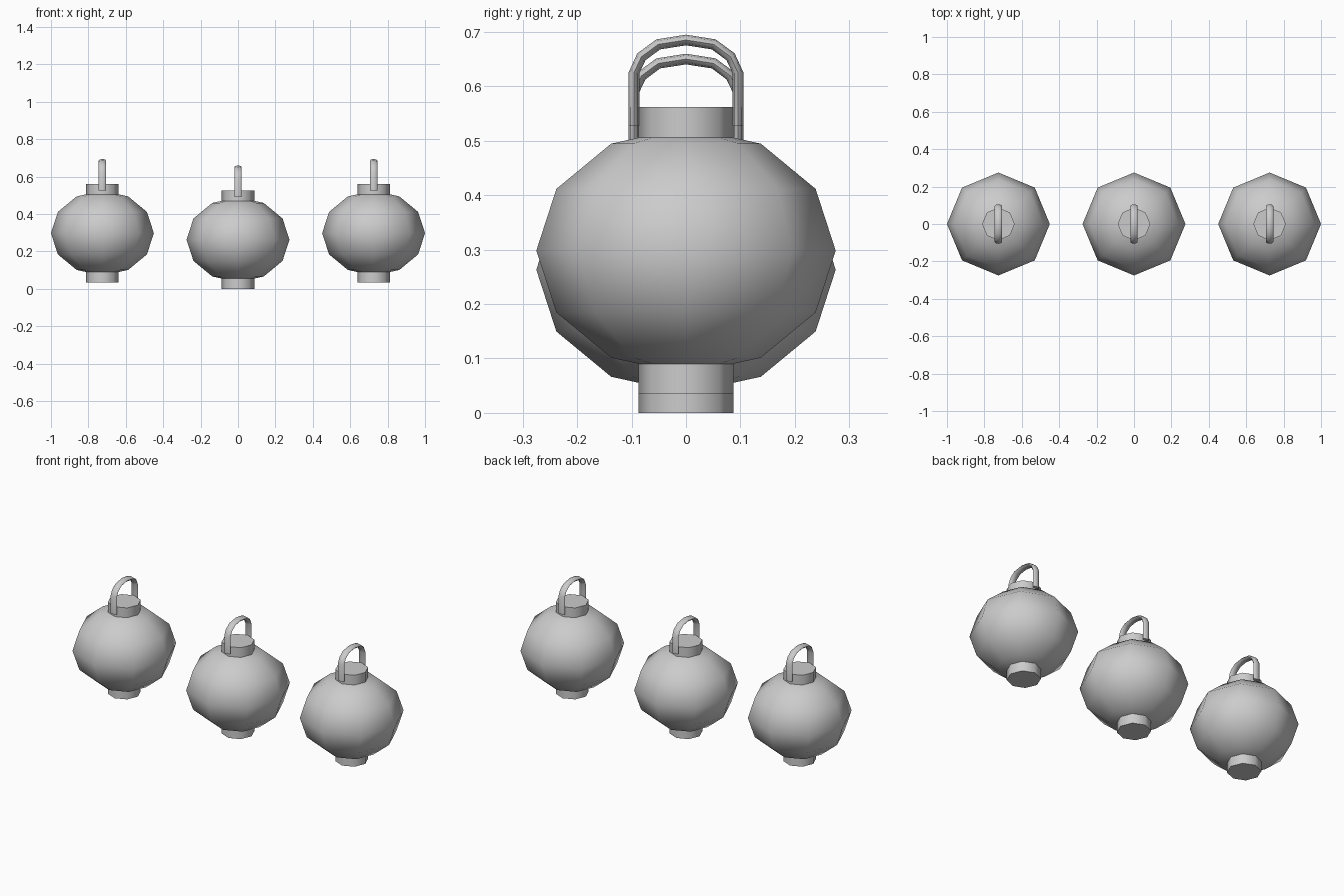
import bpy, bmesh
from math import pi, sin, cos, radians
from mathutils import Vector

if "Cube" in bpy.data.objects:
    bpy.data.objects.remove(bpy.data.objects["Cube"])

SIDES = 8


def finish(bm, name, angle):
    bmesh.ops.recalc_face_normals(bm, faces=bm.faces[:])
    mesh = bpy.data.meshes.new(name)
    bm.to_mesh(mesh)
    bm.free()
    ob = bpy.data.objects.new(name, mesh)
    bpy.context.collection.objects.link(ob)
    bpy.ops.object.select_all(action='DESELECT')
    ob.select_set(True)
    bpy.context.view_layer.objects.active = ob
    bpy.ops.object.shade_smooth_by_angle(angle=radians(angle))
    return ob


def body(name, x, z):
    bm = bmesh.new()
    bmesh.ops.create_uvsphere(bm, u_segments=SIDES, v_segments=6, radius=1)
    bmesh.ops.scale(bm, vec=(0.275, 0.275, 0.227), verts=bm.verts)
    bmesh.ops.translate(bm, vec=(x, 0, z), verts=bm.verts)
    finish(bm, name, 60)


def cap(name, x, z0, z1):
    bm = bmesh.new()
    bmesh.ops.create_cone(bm, cap_ends=True, segments=SIDES, radius1=0.087,
                          radius2=0.087, depth=z1 - z0)
    bmesh.ops.translate(bm, vec=(x, 0, (z0 + z1) / 2), verts=bm.verts)
    finish(bm, name, 50)


def handle(name, x, lift):
    # flattened tube swept along an arch in the YZ plane
    half = [(0.0955, 0.492), (0.0955, 0.590), (0.082, 0.619), (0.051, 0.642)]
    path = half + [(0, 0.650)] + [(-y, z) for y, z in reversed(half)]
    pts = [Vector((0, y, z + lift)) for y, z in path]
    bm = bmesh.new()
    rings = []
    for i, p in enumerate(pts):
        t = (pts[min(i + 1, len(pts) - 1)] - pts[max(i - 1, 0)]).normalized()
        n = Vector((0, t.z, -t.y))
        rings.append([bm.verts.new(p + Vector((x + 0.02 * cos(a), 0, 0)) + n * 0.0098 * sin(a))
                      for a in (2 * pi * k / 8 for k in range(8))])
    for a, b in zip(rings, rings[1:]):
        for k in range(8):
            bm.faces.new((a[k], a[(k + 1) % 8], b[(k + 1) % 8], b[k]))
    bm.faces.new(rings[0])
    bm.faces.new(rings[-1])
    finish(bm, name, 60)


# three lanterns in a row, the outer two hung slightly higher
for label, x, lift in (("left", -0.725, 0.035), ("middle", 0, 0), ("right", 0.725, 0.035)):
    body(label + "_lantern_body", x, 0.263 + lift)
    cap(label + "_bottom_cap", x, lift, lift + 0.06)
    cap(label + "_top_cap", x, lift + 0.467, lift + 0.527)
    handle(label + "_handle", x, lift)
